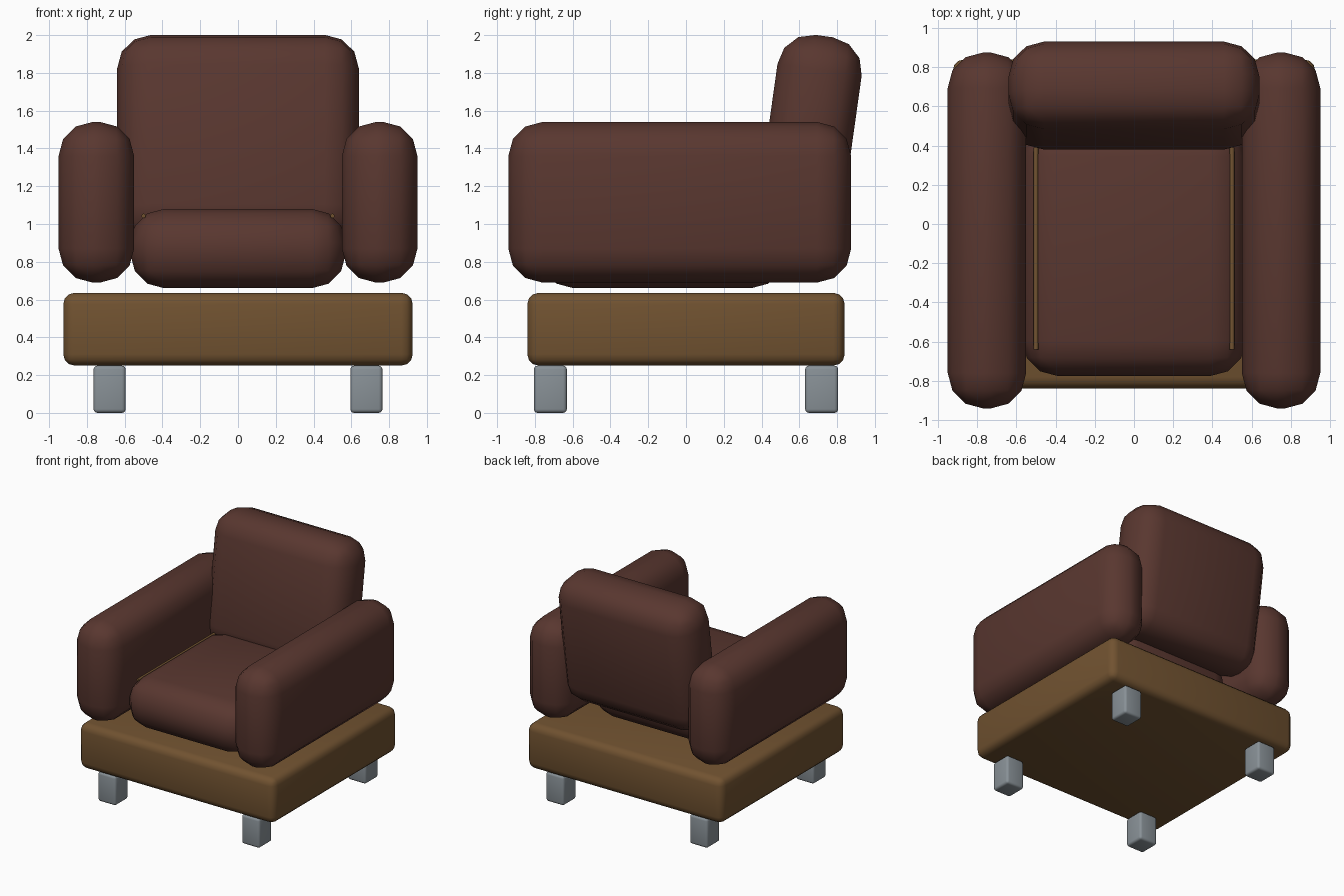
import bpy
import math

old = bpy.data.objects.get("Cube")
if old:
    bpy.data.objects.remove(old, do_unlink=True)


def make_material(name, rgb, roughness=0.6):
    mat = bpy.data.materials.new(name)
    mat.use_nodes = True
    mat.diffuse_color = (*rgb, 1)
    shader = mat.node_tree.nodes["Principled BSDF"]
    shader.inputs["Base Color"].default_value = (*rgb, 1)
    shader.inputs["Roughness"].default_value = roughness
    return mat


leather = make_material("brown leather", (0.1, 0.038, 0.029))
wood = make_material("warm wood", (0.165, 0.085, 0.03))
metal = make_material("grey metal", (0.25, 0.285, 0.31), 0.4)


def finish(obj, name, mat):
    obj.name = name
    obj.data.materials.append(mat)
    bpy.ops.object.shade_smooth_by_angle(angle=math.radians(60))


def rounded_box(name, size, center, bevel, mat, tilt=0):
    """Box with rounded edges, tilted back about x by an angle in degrees."""
    bpy.ops.mesh.primitive_cube_add(size=1, location=center)
    obj = bpy.context.object
    obj.scale = size
    bpy.ops.object.transform_apply(location=False, rotation=False, scale=True)
    obj.rotation_euler.x = -math.radians(tilt)
    mod = obj.modifiers.new("rounding", 'BEVEL')
    mod.width = bevel
    mod.segments = 3
    mod.limit_method = 'NONE'
    bpy.ops.object.modifier_apply(modifier=mod.name)
    finish(obj, name, mat)


# Wooden platform
rounded_box("base", (1.85, 1.68, 0.385), (0, 0, 0.443), 0.06, wood)

# Cushions
rounded_box("seat_cushion", (1.14, 1.3, 0.42), (0, -0.125, 0.87), 0.18, leather)
rounded_box("backrest", (1.28, 0.45, 1.11), (0, 0.655, 1.445), 0.18, leather, tilt=8)

for side, sx in (("left", 1), ("right", -1)):
    rounded_box(f"{side}_armrest", (0.4, 1.815, 0.85), (sx * 0.75, -0.033, 1.115), 0.18, leather)

    # Thin piping along the seat edge
    bpy.ops.mesh.primitive_cylinder_add(vertices=8, radius=0.012, depth=1.03,
                                        location=(sx * 0.5, -0.125, 1.043),
                                        rotation=(math.pi / 2, 0, 0))
    finish(bpy.context.object, f"{side}_seat_piping", wood)

    # Legs
    for end, sy in (("front", -1), ("back", 1)):
        rounded_box(f"{end}_{side}_leg", (0.17, 0.175, 0.25),
                    (sx * 0.68, sy * 0.718, 0.125), 0.02, metal)
